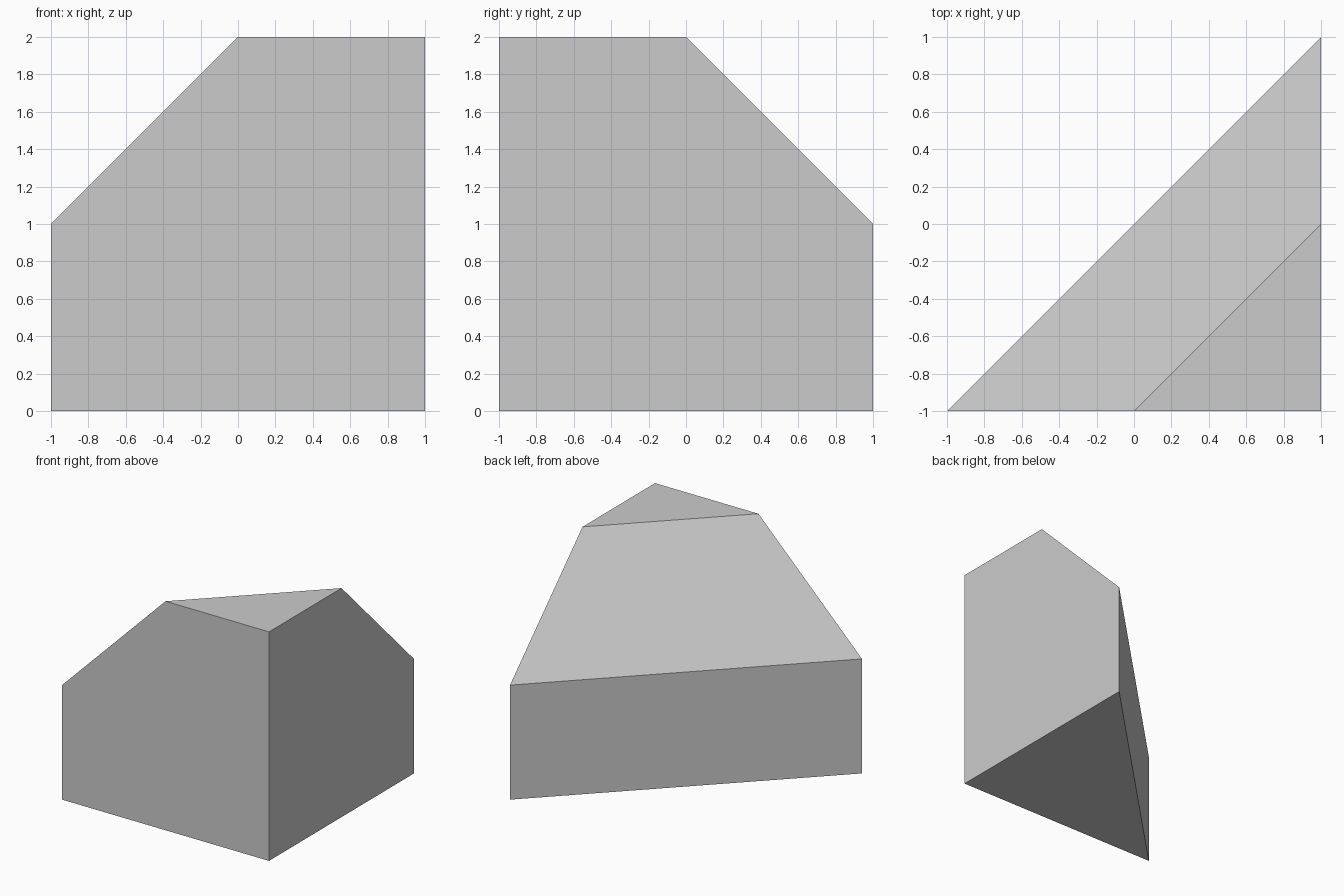
import bpy
import bmesh
from mathutils import Vector

cube = bpy.data.objects.get("Cube")
if cube:
    bpy.data.objects.remove(cube, do_unlink=True)

# Single grey material
grey = bpy.data.materials.new("light grey")
grey.use_nodes = True
colour = (0.6, 0.6, 0.6, 1)
grey.diffuse_color = colour
grey.node_tree.nodes["Principled BSDF"].inputs["Base Color"].default_value = colour


def cut(bm, point, normal):
    """Slice away everything on the normal's side and cap the opening."""
    result = bmesh.ops.bisect_plane(
        bm, geom=bm.verts[:] + bm.edges[:] + bm.faces[:],
        plane_co=Vector(point), plane_no=Vector(normal), clear_outer=True)
    rim = [e for e in result["geom_cut"] if isinstance(e, bmesh.types.BMEdge)]
    rim = [e for e in rim if e.is_boundary]
    bmesh.ops.contextual_create(bm, geom=rim)


# Triangular prism with a bevelled top
bm = bmesh.new()
base = [bm.verts.new(p) for p in ((-1, -1, 0), (1, -1, 0), (1, 1, 0))]
floor = bm.faces.new(base)
sides = bmesh.ops.extrude_face_region(bm, geom=[floor], use_keep_orig=True)
top = [v for v in sides["geom"] if isinstance(v, bmesh.types.BMVert)]
bmesh.ops.translate(bm, verts=top, vec=(0, 0, 2))

# Slope from the middle of the diagonal side up to the top
cut(bm, (-1, -1, 1), (-1, 1, 1))
bmesh.ops.recalc_face_normals(bm, faces=bm.faces[:])

mesh = bpy.data.meshes.new("corner_wedge")
bm.to_mesh(mesh)
bm.free()
mesh.materials.append(grey)
wedge = bpy.data.objects.new("corner_wedge", mesh)
bpy.context.collection.objects.link(wedge)
